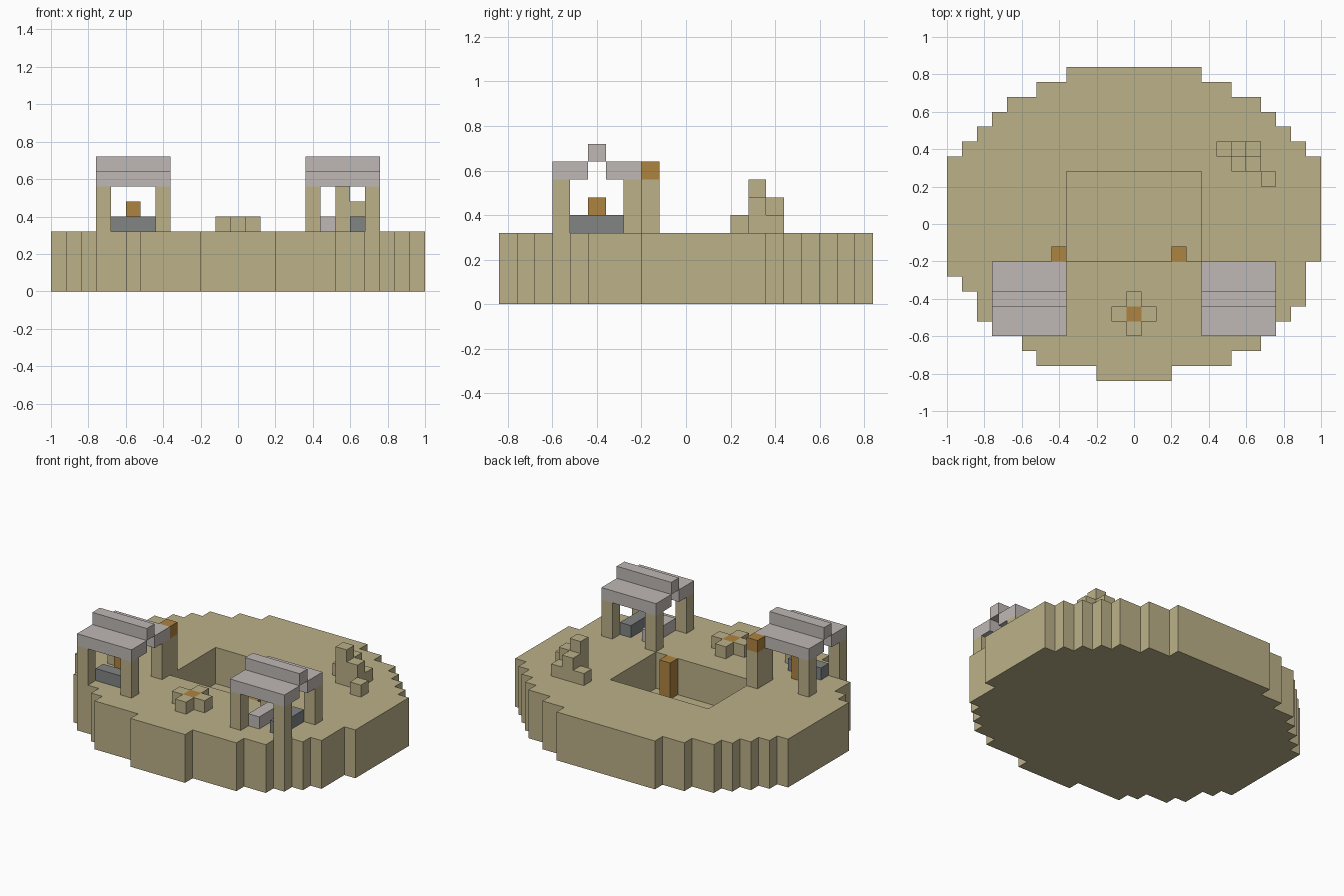
import bpy, bmesh
from mathutils import Vector

U = 0.08  # size of one block

if "Cube" in bpy.data.objects:
    bpy.data.objects.remove(bpy.data.objects["Cube"], do_unlink=True)


def material(name, rgb):
    m = bpy.data.materials.new(name)
    m.use_nodes = True
    m.diffuse_color = (*rgb, 1)
    bsdf = m.node_tree.nodes["Principled BSDF"]
    bsdf.inputs["Base Color"].default_value = (*rgb, 1)
    bsdf.inputs["Roughness"].default_value = 0.9
    return m


SAND = material("sand", (0.50, 0.44, 0.25))
PALE = material("pale_stone", (0.52, 0.48, 0.46))
DARK = material("dark_stone", (0.22, 0.235, 0.23))
WOOD = material("orange_wood", (0.42, 0.23, 0.05))


def finish(name, bm, mat):
    mesh = bpy.data.meshes.new(name)
    bm.to_mesh(mesh)
    bm.free()
    mesh.materials.append(mat)
    obj = bpy.data.objects.new(name, mesh)
    bpy.context.collection.objects.link(obj)
    return obj


def blocks(name, mat, *boxes):
    """Boxes given as (x0, x1, y0, y1, z0, z1)."""
    bm = bmesh.new()
    for x0, x1, y0, y1, z0, z1 in boxes:
        size = Vector((x1 - x0, y1 - y0, z1 - z0))
        mid = Vector((x0 + x1, y0 + y1, z0 + z1)) / 2
        for v in bmesh.ops.create_cube(bm, size=1)["verts"]:
            v.co = mid + v.co * size
    return finish(name, bm, mat)


def column(x, y, height, base=0.32):
    """One-block-wide column centred on x, y."""
    h = U / 2
    return (x - h, x + h, y - h, y + h, base, base + height * U)


# Island: stepped oval with a sunken rectangular pit
upper = [12] * 7 + [11, 10, 9, 8, 6, 4]
left = [2, 6, 7, 9, 10, 10, 11, 12] + upper
right = [2, 6, 8, 9, 10, 11, 11, 11] + upper


def level(i, j):
    if not 0 <= j < len(left) or not -left[j] <= i <= right[j]:
        return 0
    return 1 if abs(i) <= 4 and 8 <= j <= 13 else 4


def island():
    bm = bmesh.new()

    def quad(*pts):
        bm.faces.new([bm.verts.new(((x - 0.5) * U, y * U - 0.84, z * U))
                      for x, y, z in pts])

    for j in range(len(left)):
        for i in range(-left[j], right[j] + 1):
            h = level(i, j)
            quad((i, j, h), (i + 1, j, h), (i + 1, j + 1, h), (i, j + 1, h))
            quad((i, j, 0), (i, j + 1, 0), (i + 1, j + 1, 0), (i + 1, j, 0))
            ring = [(i, j), (i + 1, j), (i + 1, j + 1), (i, j + 1)]
            sides = [(0, -1), (1, 0), (0, 1), (-1, 0)]
            for k, (di, dj) in enumerate(sides):
                low = level(i + di, j + dj)
                if low < h:
                    a, b = ring[k], ring[(k + 1) % 4]
                    quad((*a, low), (*b, low), (*b, h), (*a, h))
    bmesh.ops.remove_doubles(bm, verts=bm.verts, dist=0.001)
    bmesh.ops.dissolve_limit(bm, angle_limit=0.01, verts=bm.verts, edges=bm.edges)
    bmesh.ops.recalc_face_normals(bm, faces=bm.faces)
    finish("island", bm, SAND)


island()

# Two open pavilions: four posts, split roof and raised ridge
for side, cx in (("right", -0.56), ("left", 0.56)):
    x0, x1 = cx - 0.2, cx + 0.2
    blocks(side + "_pavilion_posts", SAND,
           *[column(cx + dx, y, 3) for dx in (-0.16, 0.16) for y in (-0.56, -0.24)])
    blocks(side + "_pavilion_roof", PALE,
           (x0, x1, -0.6, -0.44, 0.56, 0.64),
           (x0, x1, -0.36, -0.2, 0.56, 0.64),
           (x0, x1, -0.44, -0.36, 0.64, 0.72))

# Furniture in the pavilions
blocks("left_pale_bench", PALE, (0.44, 0.52, -0.52, -0.28, 0.32, 0.4))
blocks("left_dark_bench", DARK, (0.6, 0.68, -0.52, -0.28, 0.32, 0.4))
blocks("right_dark_stool", DARK, column(-0.64, -0.48, 1))
blocks("right_dark_bench", DARK, (-0.6, -0.44, -0.52, -0.44, 0.32, 0.4))
blocks("right_table", WOOD, column(-0.56, -0.4, 2))

# Corner post with a wooden cap
blocks("lantern_post", SAND, column(-0.4, -0.16, 3))
blocks("lantern_cap", WOOD, column(-0.4, -0.16, 1, 0.56))

# Wooden pole standing in the pit
blocks("pit_pole", WOOD, column(0.24, -0.16, 3, 0.08))

# Cross-shaped fire ring
blocks("fire_ring", SAND, *[column(dx * U, -0.48 + dy * U, 1)
                            for dx, dy in ((1, 0), (-1, 0), (0, 1), (0, -1))])
blocks("fire_core", WOOD, column(0, -0.48, 1))

# Rock pile at the back
blocks("rock_pile", SAND,
       column(0.48, 0.4, 1), column(0.56, 0.4, 2), column(0.64, 0.4, 1),
       column(0.56, 0.32, 3), column(0.64, 0.32, 2), column(0.72, 0.24, 1))
